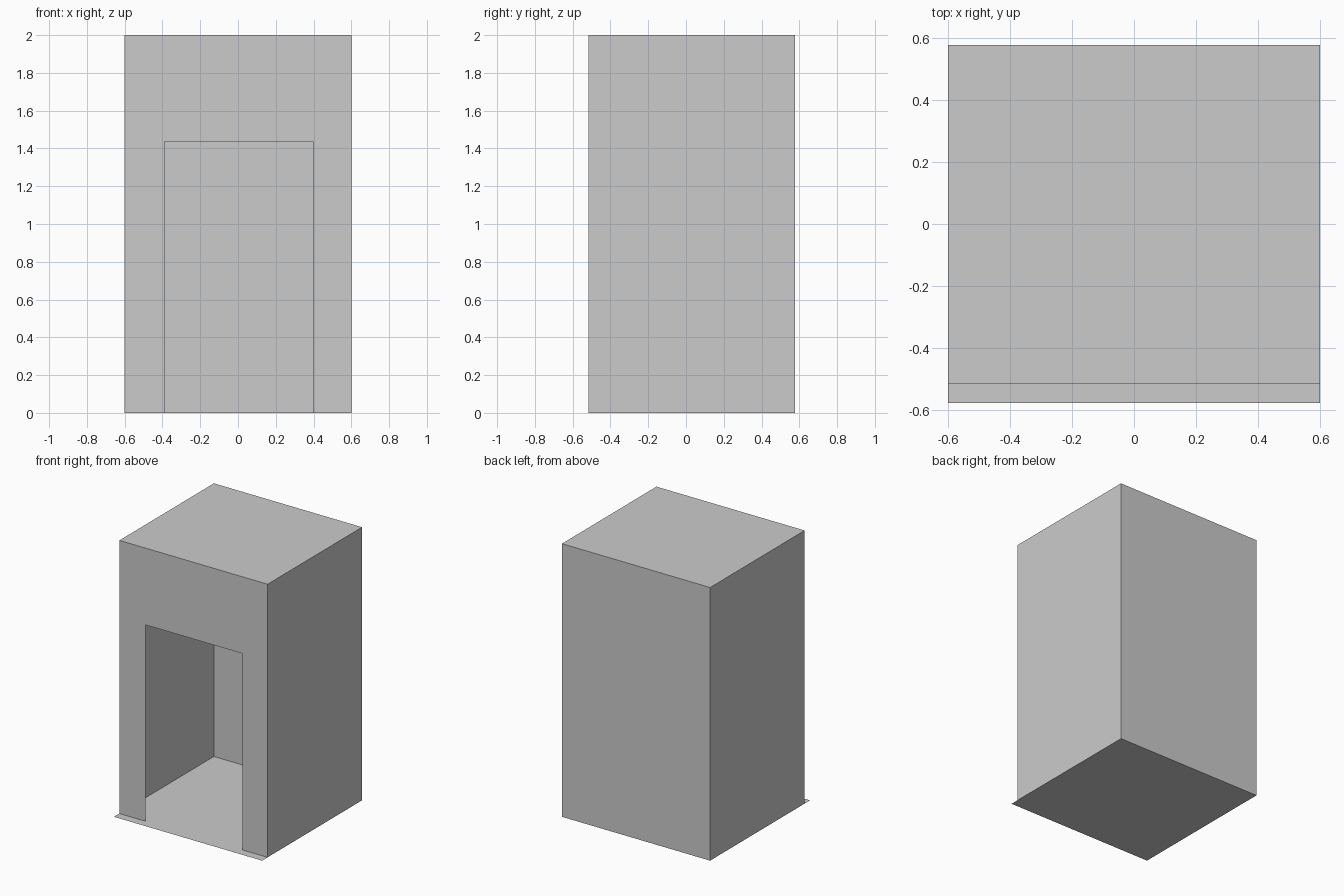
import bpy

if "Cube" in bpy.data.objects:
    bpy.data.objects.remove(bpy.data.objects["Cube"])

W = 0.60                  # half width
BACK, FRONT = 0.578, -0.515
SILL = -0.578             # front edge of the floor
H = 2.0
DOOR_L, DOOR_R, DOOR_H = -0.39, 0.398, 1.438


def sheet(name, outline):
    """Single flat face from an outline, counter-clockwise seen from outside."""
    mesh = bpy.data.meshes.new(name)
    mesh.from_pydata(outline, [], [range(len(outline))])
    obj = bpy.data.objects.new(name, mesh)
    bpy.context.collection.objects.link(obj)
    return obj


def slab(name, y0, y1, z):
    return sheet(name, [(-W, y0, z), (W, y0, z), (W, y1, z), (-W, y1, z)])


# Floor with projecting front lip, and roof
slab("floor", SILL, BACK, 0)
slab("roof", FRONT, BACK, H)

# Back and side walls
sheet("back_wall", [(W, BACK, 0), (-W, BACK, 0), (-W, BACK, H), (W, BACK, H)])
sheet("left_wall", [(-W, BACK, 0), (-W, FRONT, 0), (-W, FRONT, H), (-W, BACK, H)])
sheet("right_wall", [(W, FRONT, 0), (W, BACK, 0), (W, BACK, H), (W, FRONT, H)])

# Front wall with doorway open to the floor
front = [(-W, 0), (DOOR_L, 0), (DOOR_L, DOOR_H), (DOOR_R, DOOR_H),
         (DOOR_R, 0), (W, 0), (W, H), (-W, H)]
sheet("front_wall", [(x, FRONT, z) for x, z in front])
